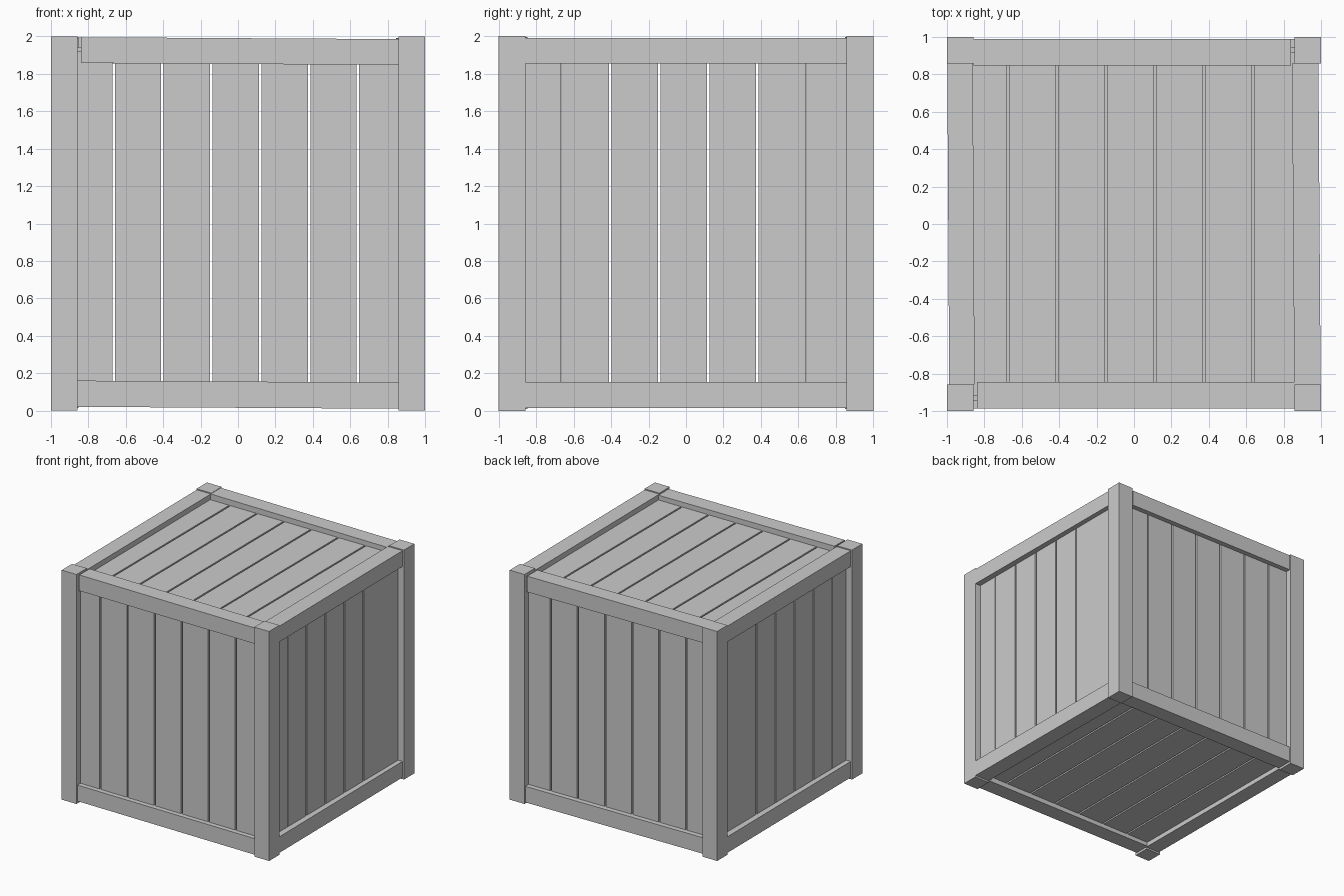
import bpy
from mathutils import Vector

if "Cube" in bpy.data.objects:
    bpy.data.objects.remove(bpy.data.objects["Cube"])


def box(name, lo, hi, shear=None):
    """Box from two corners; shear=(run axis, shifted axis, total shift)."""
    lo, hi = Vector(lo), Vector(hi)
    pts = []
    for i in range(8):
        p = Vector([(hi if i >> a & 1 else lo)[a] for a in range(3)])
        if shear:
            run, ax, amt = shear
            p[ax] += amt / 2 * (1 if i >> run & 1 else -1)
        pts.append(p)
    faces = [(0, 2, 3, 1), (4, 5, 7, 6), (0, 1, 5, 4),
             (2, 6, 7, 3), (0, 4, 6, 2), (1, 3, 7, 5)]
    me = bpy.data.meshes.new(name)
    me.from_pydata(pts, [], faces)
    ob = bpy.data.objects.new(name, me)
    bpy.context.collection.objects.link(ob)
    return ob


# Corner posts, full height
for sx, nx in ((-1, "left"), (1, "right")):
    for sy, ny in ((-1, "front"), (1, "back")):
        xs = sorted((sx, sx * 0.857))
        ys = sorted((sy, sy * 0.857))
        box(f"{ny}_{nx}_post", (xs[0], ys[0], 0), (xs[1], ys[1], 2))

# Rails between the posts, each slightly out of true
for z0, z1, level in ((0.015, 0.155, "bottom"), (1.853, 1.991, "top")):
    gap = 0.017 if level == "top" else 0
    box(f"front_{level}_rail", (-0.857 + gap, -0.987, z0), (0.857, -0.845, z1), (0, 2, -0.01))
    box(f"back_{level}_rail", (-0.857, 0.848, z0), (0.857 - gap, 0.989, z1), (0, 2, -0.01))
    box(f"left_{level}_rail", (-0.993, -0.857, z0), (-0.857, 0.857, z1), (1, 0, -0.01))
    box(f"right_{level}_rail", (0.851, -0.857, z0), (0.992, 0.857, z1), (1, 0, -0.012))

# Slat panels: seven boards spaced across each face, recessed in the frame
GAPS = [-0.665, -0.404, -0.142, 0.119, 0.38, 0.641]


def panel(name, across, along, depth, d0, d1, offset=0, flip=1, tight_ends=False):
    seams = sorted(flip * g + offset for g in GAPS)
    half = [0.007] * 6
    if tight_ends:
        half[0] = half[5] = 0.001
    starts = [-0.92] + [s + h for s, h in zip(seams, half)]
    ends = [s - h for s, h in zip(seams, half)] + [0.92]
    ctr = 1 if along == 2 else 0
    for i, (a, b) in enumerate(zip(starts, ends)):
        lo, hi = [0, 0, 0], [0, 0, 0]
        lo[across], hi[across] = a, b
        lo[along], hi[along] = ctr - 0.92, ctr + 0.92
        lo[depth], hi[depth] = d0, d1
        box(f"{name}_slat_{i + 1}", lo, hi)


panel("front", 0, 2, 1, -0.945, -0.90)
panel("back", 0, 2, 1, 0.90, 0.945)
panel("left", 1, 2, 0, -0.945, -0.90, tight_ends=True)
panel("right", 1, 2, 0, 0.90, 0.945, tight_ends=True)
panel("top", 0, 1, 2, 1.90, 1.945, offset=-0.007)
panel("bottom", 0, 1, 2, 0.055, 0.10, offset=0.007, flip=-1)
